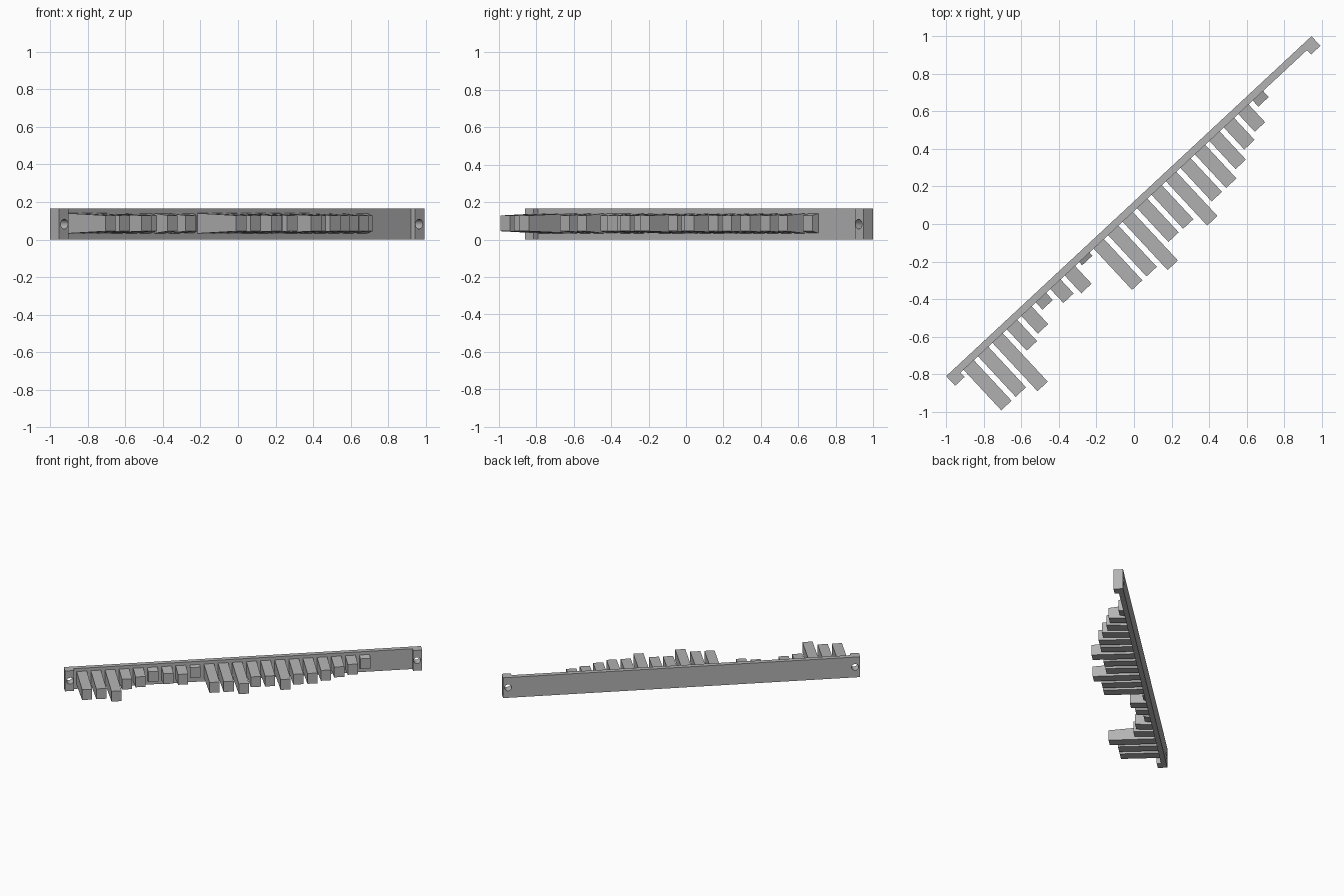
import bpy, bmesh, math
from mathutils import Matrix, Vector

cube = bpy.data.objects.get("Cube")
if cube:
    bpy.data.objects.remove(cube, do_unlink=True)

# Rail frame: x runs along the rail, -y points out of its toothed face
LENGTH, HEIGHT = 2.657, 0.165
THICK, BLOCK_DEPTH, BLOCK_WIDTH = 0.038, 0.07, 0.068
ANGLE = math.atan2(1.81, 1.945)
FRAME = Matrix.Translation((-1, -0.81, 0)) @ Matrix.Rotation(ANGLE, 4, "Z")

grey = bpy.data.materials.new("plain grey")
grey.use_nodes = True
grey.diffuse_color = (0.45, 0.45, 0.45, 1)
grey.node_tree.nodes["Principled BSDF"].inputs["Base Color"].default_value = grey.diffuse_color


def add_object(name, bm):
    bmesh.ops.recalc_face_normals(bm, faces=bm.faces)
    mesh = bpy.data.meshes.new(name)
    bm.to_mesh(mesh)
    bm.free()
    mesh.materials.append(grey)
    obj = bpy.data.objects.new(name, mesh)
    obj.matrix_world = FRAME
    bpy.context.collection.objects.link(obj)
    return obj


# Rail with a raised mounting block at each end
half = [(0, 0), (0, -BLOCK_DEPTH), (BLOCK_WIDTH, -BLOCK_DEPTH), (BLOCK_WIDTH, -THICK)]
outline = half + [(LENGTH - x, y) for x, y in reversed(half)]
bm = bmesh.new()
face = bm.faces.new([bm.verts.new((x, y, 0)) for x, y in outline])
top = bmesh.ops.extrude_face_region(bm, geom=[face])["geom"]
bmesh.ops.translate(bm, vec=(0, 0, HEIGHT),
                    verts=[v for v in top if isinstance(v, bmesh.types.BMVert)])
rail = add_object("rail", bm)

# Screw holes through both blocks
bm = bmesh.new()
for x in (0.038, LENGTH - 0.038):
    place = Matrix.Translation((x, -0.035, HEIGHT / 2)) @ Matrix.Rotation(math.pi / 2, 4, "X")
    bmesh.ops.create_cone(bm, cap_ends=True, segments=24, radius1=0.026,
                          radius2=0.026, depth=0.2, matrix=place)
cutter = add_object("screw_hole_cutter", bm)
cutter.hide_render = True
cut = rail.modifiers.new("screw holes", "BOOLEAN")
cut.object = cutter
cut.solver = "EXACT"
bpy.context.view_layer.objects.active = rail
rail.select_set(True)
bpy.ops.object.modifier_apply(modifier=cut.name)
bpy.data.objects.remove(cutter, do_unlink=True)
bpy.ops.object.shade_smooth_by_angle(angle=math.radians(30))

# Row of evenly spaced teeth, each reaching its own distance and thinning to the tip
REACH = [0.333, 0.333, 0.39, 0.193, 0.167, 0.09, 0.14, 0.167, 0.061, 0.338, 0.338,
         0.39, 0.283, 0.285, 0.36, 0.282, 0.282, 0.243, 0.198, 0.167, 0.082]
FIRST, PITCH, TOOTH_WIDTH = 0.128, 0.1052, 0.075
ROOT_HEIGHT, TIP_HEIGHT = 0.108, 0.084

for i, reach in enumerate(REACH):
    bm = bmesh.new()
    bmesh.ops.create_cube(bm, size=1)
    for v in bm.verts:
        is_tip = v.co.y < 0
        v.co = Vector((FIRST + i * PITCH + v.co.x * TOOTH_WIDTH,
                       -reach if is_tip else -THICK + 0.005,
                       HEIGHT / 2 + 0.004 + v.co.z * (TIP_HEIGHT if is_tip else ROOT_HEIGHT)))
    add_object(f"tooth_{i + 1}", bm)
